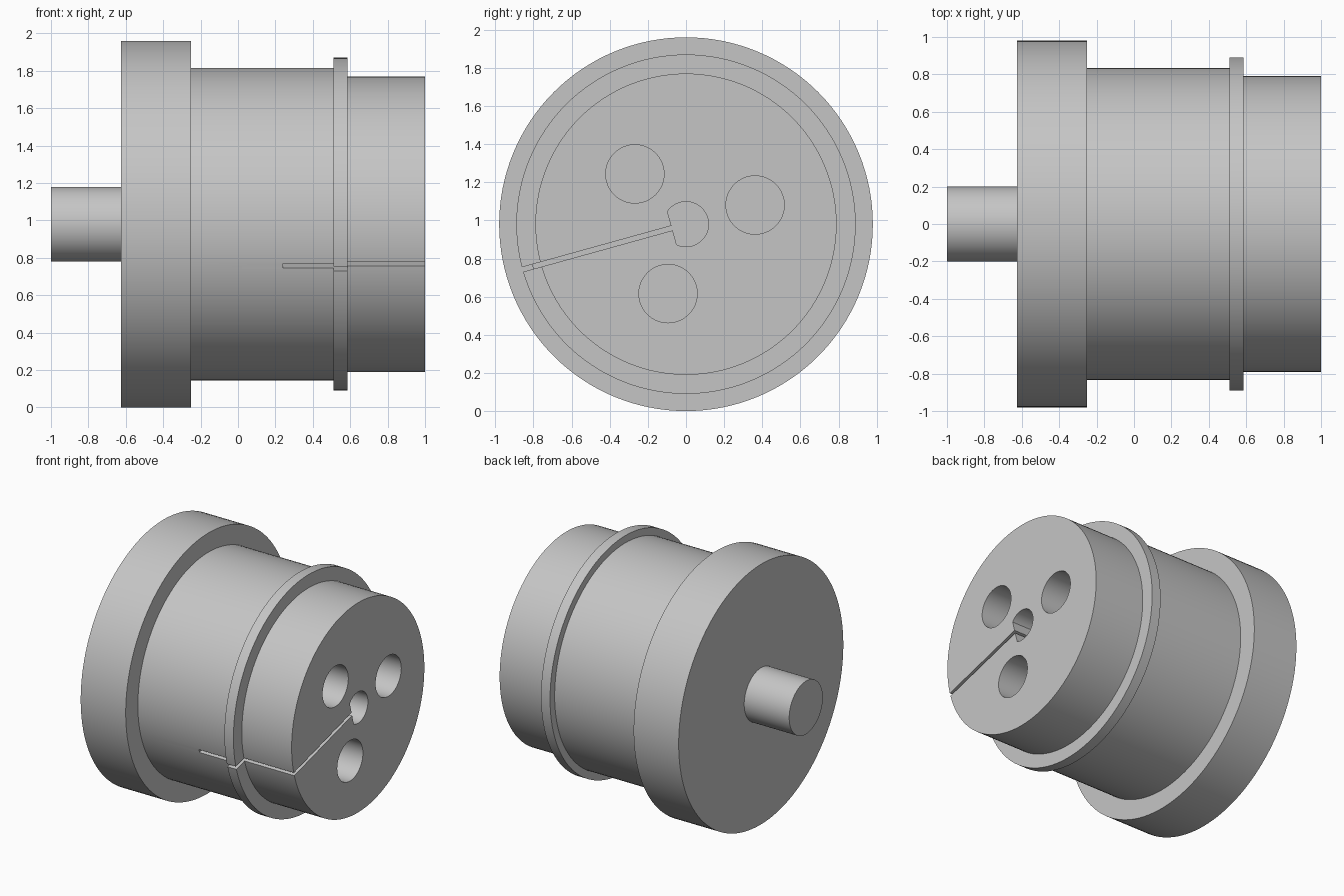
import bpy, bmesh, math
from mathutils import Matrix, Vector

AXIS_Z = 0.98
SLOT_TILT = math.radians(15.5)
FRONT, FLOOR = 1.0, 0.24      # end face and depth reached by the cuts
SEGMENTS = 128

cube = bpy.data.objects.get("Cube")
if cube:
    bpy.data.objects.remove(cube, do_unlink=True)

grey = bpy.data.materials.new("plain grey")
grey.use_nodes = True
grey.diffuse_color = (0.56, 0.56, 0.56, 1)
grey.node_tree.nodes["Principled BSDF"].inputs["Base Color"].default_value = grey.diffuse_color


def make_object(name, bm):
    bmesh.ops.recalc_face_normals(bm, faces=bm.faces)
    mesh = bpy.data.meshes.new(name)
    bm.to_mesh(mesh)
    bm.free()
    mesh.materials.append(grey)
    obj = bpy.data.objects.new(name, mesh)
    obj.location.z = AXIS_Z
    bpy.context.collection.objects.link(obj)
    return obj


def lathe(name, steps):
    """Turn (x, radius) steps around the x axis, with flat end caps."""
    bm = bmesh.new()
    rings = []
    for x, r in steps:
        angles = [math.tau * i / SEGMENTS for i in range(SEGMENTS)]
        rings.append([bm.verts.new((x, r * math.cos(a), r * math.sin(a))) for a in angles])
    for a, b in zip(rings, rings[1:]):
        for i in range(SEGMENTS):
            j = (i + 1) % SEGMENTS
            bm.faces.new((a[i], a[j], b[j], b[i]))
    bm.faces.new(rings[0])
    bm.faces.new(rings[-1])
    return make_object(name, bm)


def prism(name, outline):
    """Extrude a (y, z) outline along x, from the cut floor past the end face."""
    bm = bmesh.new()
    face = bm.faces.new([bm.verts.new((FLOOR, y, z)) for y, z in outline])
    out = bmesh.ops.extrude_face_region(bm, geom=[face])
    moved = [v for v in out["geom"] if isinstance(v, bmesh.types.BMVert)]
    bmesh.ops.translate(bm, verts=moved, vec=(FRONT - FLOOR + 0.1, 0, 0))
    return make_object(name, bm)


def arc(cy, cz, r, start, end, count):
    step = (end - start) / count
    return [(cy + r * math.cos(start + i * step), cz + r * math.sin(start + i * step))
            for i in range(count + 1)]


# Turned body: shaft, flange, barrel, collar and nose
sections = [(-1.0, -0.625, 0.2), (-0.625, -0.25, 0.98), (-0.25, 0.51, 0.835),
            (0.51, 0.585, 0.89), (0.585, FRONT, 0.79)]
body = lathe("stepped_hub", [(x, r) for x0, x1, r in sections for x in (x0, x1)])

# Three round holes
cutters = []
for i in range(3):
    a = math.radians(15.5 + 120 * i)
    outline = arc(0.376 * math.cos(a), 0.376 * math.sin(a), 0.153, 0, math.tau, 64)[:-1]
    cutters.append(prism("hole_cutter", outline))

# D-shaped centre bore, its flat facing the slot
half = math.acos(0.076 / 0.118)
slot_dir = math.pi + SLOT_TILT
cutters.append(prism("bore_cutter", arc(0, 0, 0.118, slot_dir + half,
                                        slot_dir - half + math.tau, 48)))

# Clamping slot from the bore out through the rim
turn = Matrix.Rotation(slot_dir, 2)
corners = [(0.03, -0.0125), (1.1, -0.0125), (1.1, 0.0125), (0.03, 0.0125)]
cutters.append(prism("slot_cutter", [tuple(turn @ Vector(c)) for c in corners]))

# Cut the body and drop the cutters
bpy.context.view_layer.objects.active = body
for cutter in cutters:
    cutter.hide_render = True
    mod = body.modifiers.new("cut", "BOOLEAN")
    mod.operation = "DIFFERENCE"
    mod.solver = "EXACT"
    mod.object = cutter
    bpy.ops.object.modifier_apply(modifier=mod.name)
    bpy.data.objects.remove(cutter, do_unlink=True)

bpy.ops.object.select_all(action="DESELECT")
body.select_set(True)
bpy.ops.object.shade_smooth_by_angle(angle=math.radians(30))
